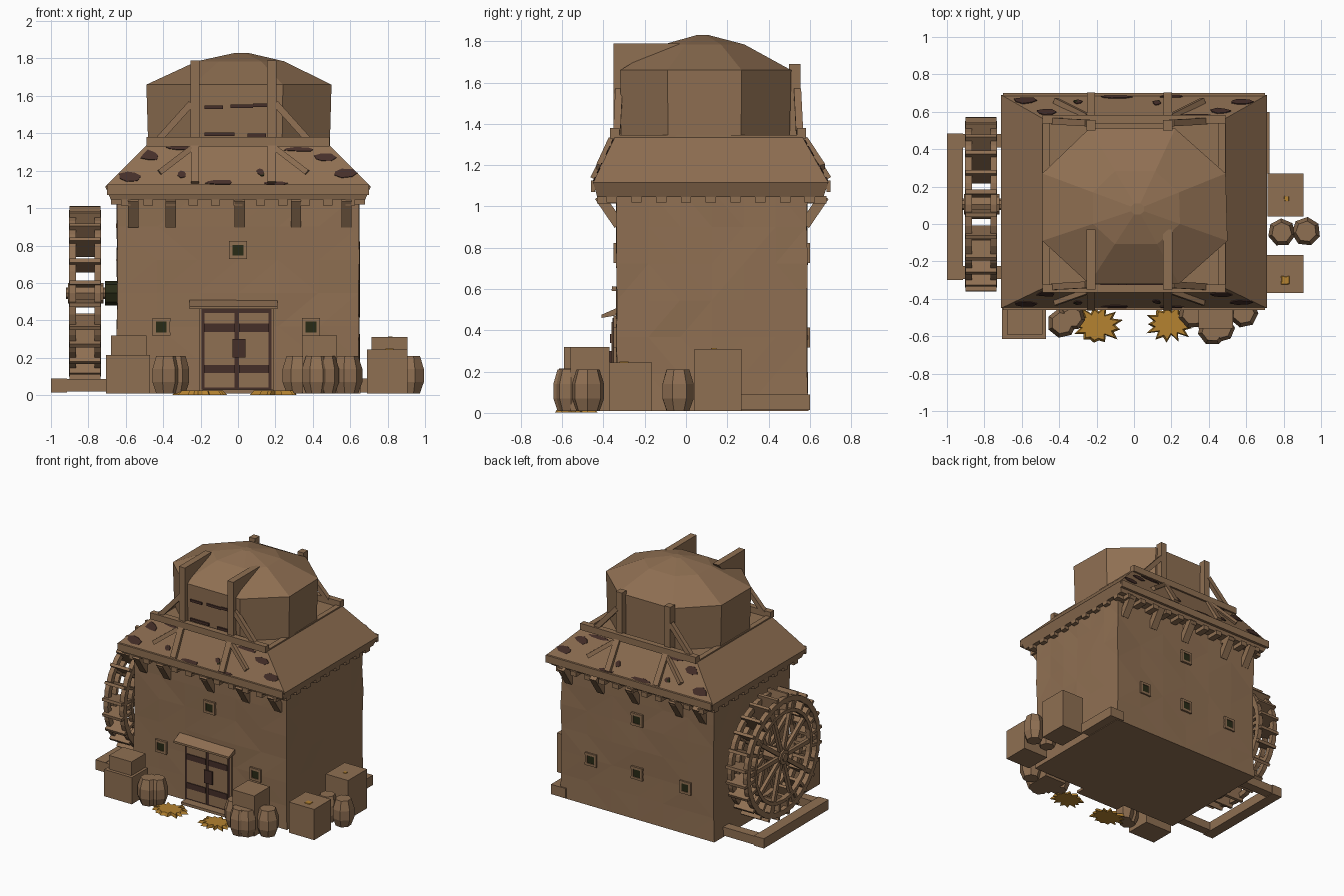
import bpy, bmesh, math, random
from mathutils import Vector, Matrix

if "Cube" in bpy.data.objects:
    bpy.data.objects.remove(bpy.data.objects["Cube"])
random.seed(4)

def material(name, c):
    m = bpy.data.materials.new(name)
    m.diffuse_color = (*c, 1)
    m.use_nodes = True
    m.node_tree.nodes["Principled BSDF"].inputs["Base Color"].default_value = m.diffuse_color
    return m
BROWN = material("weathered brown", (0.275, 0.160, 0.085))
DARK = material("dark red brown", (0.060, 0.028, 0.022))
BLACK = material("dark olive", (0.022, 0.024, 0.008))
GOLD = material("straw gold", (0.46, 0.225, 0.03))

def finish(name, bm, mat):
    bmesh.ops.recalc_face_normals(bm, faces=bm.faces)
    me = bpy.data.meshes.new(name)
    bm.to_mesh(me)
    bm.free()
    me.materials.append(mat)
    ob = bpy.data.objects.new(name, me)
    bpy.context.collection.objects.link(ob)
    return ob

def loft(name, rings, mat, closed=False):
    """Skin a list of point rings; cap the ends, or join last to first."""
    bm = bmesh.new()
    vs = [[bm.verts.new(p) for p in r] for r in rings]
    n = len(rings[0])
    pairs = list(zip(vs, vs[1:])) + ([(vs[-1], vs[0])] if closed else [])
    for a, b in pairs:
        for i in range(n):
            j = (i + 1) % n
            bm.faces.new((a[i], a[j], b[j], b[i]))
    if not closed:
        bm.faces.new(vs[0])
        bm.faces.new(vs[-1])
    return finish(name, bm, mat)

def rect(x0, x1, y0, y1, z):
    return [(x0, y0, z), (x1, y0, z), (x1, y1, z), (x0, y1, z)]

def box(name, x0, x1, y0, y1, z0, z1, mat=BROWN):
    return loft(name, [rect(x0, x1, y0, y1, z0), rect(x0, x1, y0, y1, z1)], mat)

def beam(name, a, b, w, d, mat=BROWN, side=(1, 0, 0)):
    """Square timber from a to b; w measured along 'side'."""
    a, b, s = Vector(a), Vector(b), Vector(side)
    t = (b - a).normalized()
    n = t.cross(s).normalized()
    s = n.cross(t)
    offs = [s*w/2 + n*d/2, -s*w/2 + n*d/2, -s*w/2 - n*d/2, s*w/2 - n*d/2]
    return loft(name, [[p + o for o in offs] for p in (a, b)], mat)

def barrel(name, x, y, r=0.083, h=0.2):
    k = 7
    a0 = random.random()
    ring = lambda rr, z: [(x + rr*math.cos(a0 + i*math.tau/k), y + rr*math.sin(a0 + i*math.tau/k), z) for i in range(k)]
    return loft(name, [ring(r*.72, .01), ring(r, .07), ring(r, .14), ring(r*.72, .01 + h)], BROWN)

# Main walls, uneven plaster
bm = bmesh.new()
bmesh.ops.create_cube(bm, size=1)
bmesh.ops.subdivide_edges(bm, edges=bm.edges, cuts=5, use_grid_fill=True)
for v in bm.verts:
    p = v.co
    low = p.z < -0.49
    f = 1.0 if low else 0.995 - random.random()*0.014
    v.co = (p.x*1.31*f, 0.125 + p.y*0.935*f, 0.545 + p.z*1.07)
bmesh.ops.triangulate(bm, faces=[f for f in bm.faces if abs(f.normal.z) < .5])
finish("plaster_walls", bm, BROWN)
box("side_footing", .6, .725, .27, .6, .015, .09)

# Skirt roof with eave band
loft("skirt_roof", [rect(-.68, .68, -.43, .665, 1.045), rect(-.71, .71, -.45, .69, 1.115),
                    rect(-.49, .49, -.345, .565, 1.335)], BROWN)

# Eave brackets and small rafter ends
for y, s in ((-.335, -1), (.585, 1)):
    for x in (-.56, -.36, .01, .31, .58):
        beam("eave_bracket", (x, y - s*.01, .91), (x, y + s*.085, 1.05), .055, .05)
    for i in range(11):
        x = -.6 + i*.12
        box("rafter_end", x - .025, x + .025, min(y, y + s*.095), max(y, y + s*.095), 1.015, 1.05)
for s in (-1, 1):
    for i in range(9):
        y = -.36 + i*.12
        box("side_rafter_end", min(s*.62, s*.68), max(s*.62, s*.68), y - .025, y + .025, 1.02, 1.05)

# Eight-sided tower with low faceted dome
OCT = [(.5, -.09), (.24, -.32), (-.24, -.32), (-.49, -.09), (-.49, .27), (-.24, .51), (.22, .51), (.49, .27)]
def oct_ring(s, z):
    return [(.02*(1 - s) + x*s, .08 + (y - .08)*s, z) for x, y in OCT]
loft("tower", [oct_ring(.98, 1.32), oct_ring(1, 1.66), oct_ring(.47, 1.785), oct_ring(.07, 1.83)], BROWN)

# Timber frame in front of and behind the tower
def front_fin(x):
    prof = [(-.35, 1.33), (-.35, 1.79), (-.03, 1.79), (-.29, 1.5), (-.29, 1.33)]
    loft("front_post", [[(x + d, y, z) for y, z in prof] for d in (-.025, .025)], BROWN)
for x in (-.23, .18):
    front_fin(x)
    box("rear_post", x - .025, x + .025, .5, .555, 1.33, 1.69)
for y, s, eave in ((-.345, -1, -.45), (.56, 1, .69)):
    box("cross_beam", -.49, .49, y - .022, y + .022, 1.33, 1.38)
    for x, d in ((-.23, -1), (.18, 1)):
        beam("roof_batten", (x, eave, 1.135), (x, y, 1.345), .045, .03)
        beam("upper_brace", (x + d*.2, y - s*.01, 1.36), (x + d*.02, y - s*.02, 1.56), .035, .035, side=(0, 1, 0))
        beam("lower_brace", (x + d*.19, eave - s*.03, 1.19), (x + d*.02, y + s*.015, 1.32), .03, .03, side=(0, 1, 0))
    # Fascia board
    box("eave_board", -.7, .7, eave - .01, eave + .01, 1.07, 1.125)
# Beams closing the ledge at the sides
for s in (-1, 1):
    box("ledge_beam", s*.47 - .02, s*.47 + .02, -.34, .56, 1.32, 1.345)

# Worn dark patches on roof slopes (thin plates)
def patch(front, x, t, w, h, mat=DARK):
    e, u = (-.45, -.345) if front else (.69, .565)
    s = -1 if front else 1
    n = Vector((0, s*.22, .11)).normalized()
    pts = []
    for i in range(7):
        r = random.uniform(.65, 1)
        px, pt = x + w/2*r*math.cos(i*math.tau/7), t + h/2*r*math.sin(i*math.tau/7)
        pts.append(Vector((px, e + (u - e)*pt, 1.115 + .22*pt)))
    loft("worn_patch", [[p - n*.002 for p in pts], [p + n*.005 for p in pts]], mat)
for front in (True, False):
    for x, t, w, h in ((-.58, .25, .14, .3), (-.47, .75, .12, .3), (-.3, .93, .2, .1), (.46, .7, .14, .25),
                       (.57, .32, .16, .25), (-.1, .1, .2, .12), (.12, .35, .05, .2), (.2, .08, .14, .1),
                       (.33, .9, .2, .12), (-.3, .3, .06, .2)):
        patch(front, x, t, w, h)
    patch(front, -.31, .3, .03, .12, BLACK)
    patch(front, .13, .3, .03, .12, BLACK)
for x, z, w in ((.02, 1.545, .12), (-.13, 1.54, .1), (.12, 1.55, .08), (-.1, 1.395, .16), (.1, 1.39, .1)):
    box("tower_crack", x - w/2, x + w/2, -.326, -.31, z - .009, z + .009, DARK)

# Framed windows
def window(x, z, y, s):
    h = .038
    box("window_pane", x - h, x + h, min(y, y + s*.008), max(y, y + s*.008), z - h, z + h, BLACK)
    ya, yb = sorted((y - s*.005, y + s*.013))
    for d in (-1, 1):
        box("window_frame", x + d*h - .009, x + d*h + .009, ya, yb, z - .048, z + .048)
        box("window_rail", x - .048, x + .048, ya, yb, z + d*h - .009, z + d*h + .009)
for x, z in ((0, .775), (-.41, .365), (.39, .365)):
    window(x, z, -.339, -1)
    window(x, z, .588, 1)
window(0, .365, .588, 1)

# Double door with dark iron bands and hood
box("door_surround", -.205, .19, -.352, -.32, .02, .47)
box("door_recess", -.195, .18, -.356, -.34, .03, .46, DARK)
for x0, x1 in ((-.178, -.018), (.006, .163)):
    box("door_leaf", x0, x1, -.362, -.345, .04, .44)
    for z in (.14, .36):
        box("door_band", x0, x1, -.368, -.36, z - .022, z + .022, DARK)
box("door_lock", -.03, .04, -.371, -.36, .2, .3, DARK)
loft("door_hood", [[(x, -.32, .515), (x, -.41, .475), (x, -.41, .46), (x, -.32, .475)] for x in (-.26, .21)], BROWN)
box("door_step", -.19, .19, -.42, -.33, .01, .03)

# Water wheel: two rims, paddles, spokes, hub and axle
CY, CZ, N = .105, .545, 24
def rim_pt(x, r, a):
    return (x, CY + r*math.cos(a), CZ + r*math.sin(a))
for x in (-.885, -.75):
    for r0, r1 in ((.405, .445), (.325, .35)):
        loft("wheel_rim", [[rim_pt(x + dx, r, i*math.tau/N) for dx, r in
             ((-.018, r0), (.018, r0), (.018, r1), (-.018, r1))] for i in range(N)], BROWN, closed=True)
    for i in range(10):
        a = i*math.tau/10
        beam("wheel_spoke", rim_pt(x, .04, a), rim_pt(x, .42, a), .025, .03)
for i in range(N):
    a = (i + .5)*math.tau/N + random.uniform(-.02, .02)
    beam("wheel_paddle", rim_pt(-.8175, .325, a), rim_pt(-.8175, .468, a), .165, .022)
def disc(name, x0, x1, r, mat):
    loft(name, [[rim_pt(x, r, i*math.tau/8) for i in range(8)] for x in (x0, x1)], mat)
disc("wheel_hub", -.91, -.72, .055, BROWN)
disc("wheel_axle", -.92, -.6, .03, BROWN)
disc("axle_bearing", -.71, -.64, .065, BLACK)

# Ground frame carrying the wheel
box("frame_outer_beam", -1, -.915, -.3, .485, .015, .09)
for y in (-.26, .445):
    box("frame_cross_beam", -.93, -.6, y - .035, y + .035, .02, .085)

# Crates and barrels
for c in ((-.705, -.47, -.615, -.42, .01, .215), (-.68, -.49, -.59, -.42, .215, .32),
          (.345, .53, -.56, -.37, .01, .32), (.69, .905, -.37, -.165, .01, .245), (.715, .905, .04, .27, .01, .31)):
    box("crate", *c)
for x, y in ((-.385, -.53), (-.33, -.5), (.315, -.48), (.42, -.57), (.47, -.56), (.585, -.475)):
    barrel("barrel", x, y, .07 if x in (-.33, .47) else .08)
barrel("side_barrel", .79, -.045, .075)
barrel("side_barrel", .92, -.04, .078)

# Straw heaps with ragged edges
def straw(cx, cy, rx, ry, z, h, n):
    pts = []
    for i in range(n):
        a = i*math.tau/n
        r = random.uniform(.9, 1.15) if i % 2 else random.uniform(.6, .8)
        pts.append((cx + rx*r*math.cos(a), cy + ry*r*math.sin(a)))
    loft("straw", [[(x, y, z) for x, y in pts],
                   [(cx + (x - cx)*.85, cy + (y - cy)*.85, z + h) for x, y in pts]], GOLD)
straw(-.2, -.54, .135, .105, .002, .022, 26)
straw(.19, -.535, .125, .095, .002, .022, 26)
straw(.81, -.3, .03, .03, .244, .005, 8)
straw(.815, .135, .018, .018, .309, .005, 8)
